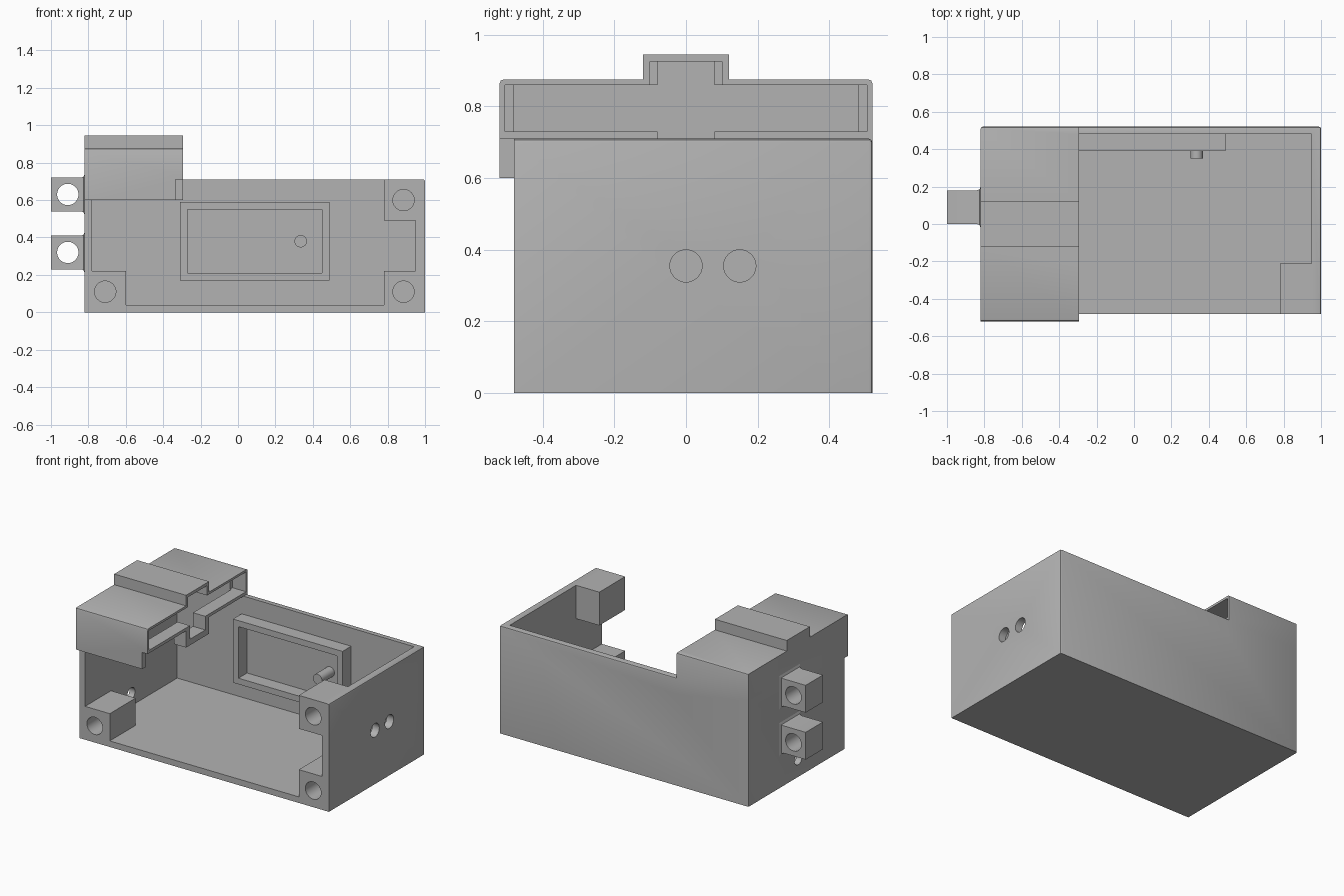
import bpy, bmesh, math
from mathutils import Matrix, Vector

cube = bpy.data.objects.get("Cube")
if cube:
    bpy.data.objects.remove(cube, do_unlink=True)

grey = bpy.data.materials.new("plain grey")
grey.use_nodes = True
GREY = (0.45, 0.45, 0.45, 1)
grey.diffuse_color = GREY
grey.node_tree.nodes["Principled BSDF"].inputs["Base Color"].default_value = GREY


def finish(name, bm):
    bmesh.ops.recalc_face_normals(bm, faces=bm.faces)
    mesh = bpy.data.meshes.new(name)
    bm.to_mesh(mesh)
    bm.free()
    mesh.materials.append(grey)
    ob = bpy.data.objects.new(name, mesh)
    bpy.context.collection.objects.link(ob)
    return ob


def box(name, x, y, z, bevel_if=None):
    bm = bmesh.new()
    bmesh.ops.create_cube(bm, size=1)
    for v in bm.verts:
        v.co = Vector([(a + b) / 2 + c * (b - a) for (a, b), c in zip((x, y, z), v.co)])
    if bevel_if:
        edges = [e for e in bm.edges if bevel_if((e.verts[0].co + e.verts[1].co) / 2)]
        bmesh.ops.bevel(bm, geom=edges, offset=0.01, segments=2, profile=0.5, affect='EDGES')
    return finish(name, bm)


def rod(name, centre, radius, length, axis):
    bm = bmesh.new()
    bmesh.ops.create_cone(bm, cap_ends=True, segments=40, radius1=radius, radius2=radius, depth=length)
    turn = Matrix.Rotation(math.pi / 2, 4, 'Y' if axis == 'x' else 'X')
    bm.transform(Matrix.Translation(centre) @ turn)
    return finish(name, bm)


def combine(target, tool, operation='DIFFERENCE'):
    mod = target.modifiers.new("combine", 'BOOLEAN')
    mod.operation, mod.solver, mod.object = operation, 'EXACT', tool
    bpy.context.view_layer.objects.active = target
    bpy.ops.object.modifier_apply(modifier=mod.name)
    bpy.data.objects.remove(tool, do_unlink=True)


def smooth(ob):
    bpy.ops.object.select_all(action='DESELECT')
    ob.select_set(True)
    bpy.context.view_layer.objects.active = ob
    bpy.ops.object.shade_smooth_by_angle(angle=math.radians(30))


# Housing: lower tray block joined to the raised head
END, LIP = -0.295, -0.385
housing = box("housing", (-0.82, 1), (-0.48, 0.52), (0, 0.71),
              lambda m: (m.y > 0.5 and m.z > 0.1) or (m.x > 0.9 and m.z > 0.7))
head = box("head", (-0.82, END), (-0.52, 0.52), (0.6, 0.875),
           lambda m: abs(m.y) > 0.5 and (m.z > 0.8 or (m.x < -0.8 and m.y > 0)))
combine(housing, head, 'UNION')
combine(housing, box("ridge", (-0.82, END), (-0.12, 0.12), (0.8, 0.945)), 'UNION')

# Hollow the tray, the head, its end mouth and the small channel under it
hollows = [
    ((-0.78, 0.95), (-1, 0.48), (0.04, 0.6)),
    ((END, 0.95), (-1, 0.48), (0.5, 1.2)),
    ((-0.78, LIP), (-0.48, 0.48), (0.5, 0.86)),
    ((-0.78, LIP), (-0.08, 0.08), (0.8, 0.925)),
    ((LIP - 0.01, -0.2), (-0.505, 0.505), (0.73, 0.86)),
    ((LIP - 0.01, -0.2), (-0.1, 0.1), (0.8, 0.925)),
    ((LIP - 0.01, -0.2), (-0.48, -0.12), (0.5, 0.71)),
    ((LIP - 0.01, -0.2), (0.12, 0.48), (0.5, 0.71)),
    ((LIP - 0.01, -0.2), (-0.08, 0.08), (0.64, 0.75)),
    ((-0.335, -0.2), (-1, -0.47), (0.5, 0.71)),
]
for extents in hollows:
    combine(housing, box("hollow", *extents))

# Cable holes through the side walls
for centre, radius in (((1, 0, 0.355), 0.045), ((1, 0.15, 0.355), 0.045), ((-0.8, 0, 0.12), 0.04)):
    combine(housing, rod("hole", centre, radius, 0.2, 'x'))
smooth(housing)

# Corner screw blocks with blind holes
for name, x, z in (("lower_right", (-0.78, -0.6), (0.04, 0.22)),
                   ("lower_left", (0.78, 0.95), (0.04, 0.22)),
                   ("upper_left", (0.78, 0.95), (0.49, 0.71))):
    block = box(name + "_screw_block", x, (-0.48, -0.21), z)
    hole_x = -0.71 if x[0] < 0 else 0.885
    hole_z = 0.11 if z[0] < 0.3 else 0.6
    combine(block, rod("hole", (hole_x, -0.48, hole_z), 0.057, 0.44, 'y'))
    smooth(block)

# Frame and locating pin on the back wall
frame = box("display_frame", (-0.31, 0.49), (0.39, 0.48), (0.17, 0.59))
combine(frame, box("window", (-0.27, 0.45), (0.3, 0.6), (0.21, 0.55)))
smooth(rod("locating_pin", (0.335, 0.415, 0.38), 0.033, 0.13, 'y'))

# Mounting lugs with a flared root on the side wall
for name, z in (("lower_lug", 0.32), ("upper_lug", 0.63)):
    bm = bmesh.new()
    rings = []
    for x, half in ((-1, 0.09), (-0.84, 0.09), (-0.826, 0.095), (-0.82, 0.11)):
        rings.append([bm.verts.new((x, 0.09 + sy * half, z + sz * half))
                      for sy, sz in ((-1, -1), (1, -1), (1, 1), (-1, 1))])
    for a, b in zip(rings, rings[1:]):
        for i in range(4):
            j = (i + 1) % 4
            bm.faces.new((a[i], a[j], b[j], b[i]))
    bm.faces.new(rings[0])
    bm.faces.new(rings[-1])
    lug = finish(name, bm)
    combine(lug, rod("hole", (-0.91, 0.09, z), 0.057, 0.5, 'y'))
    smooth(lug)
